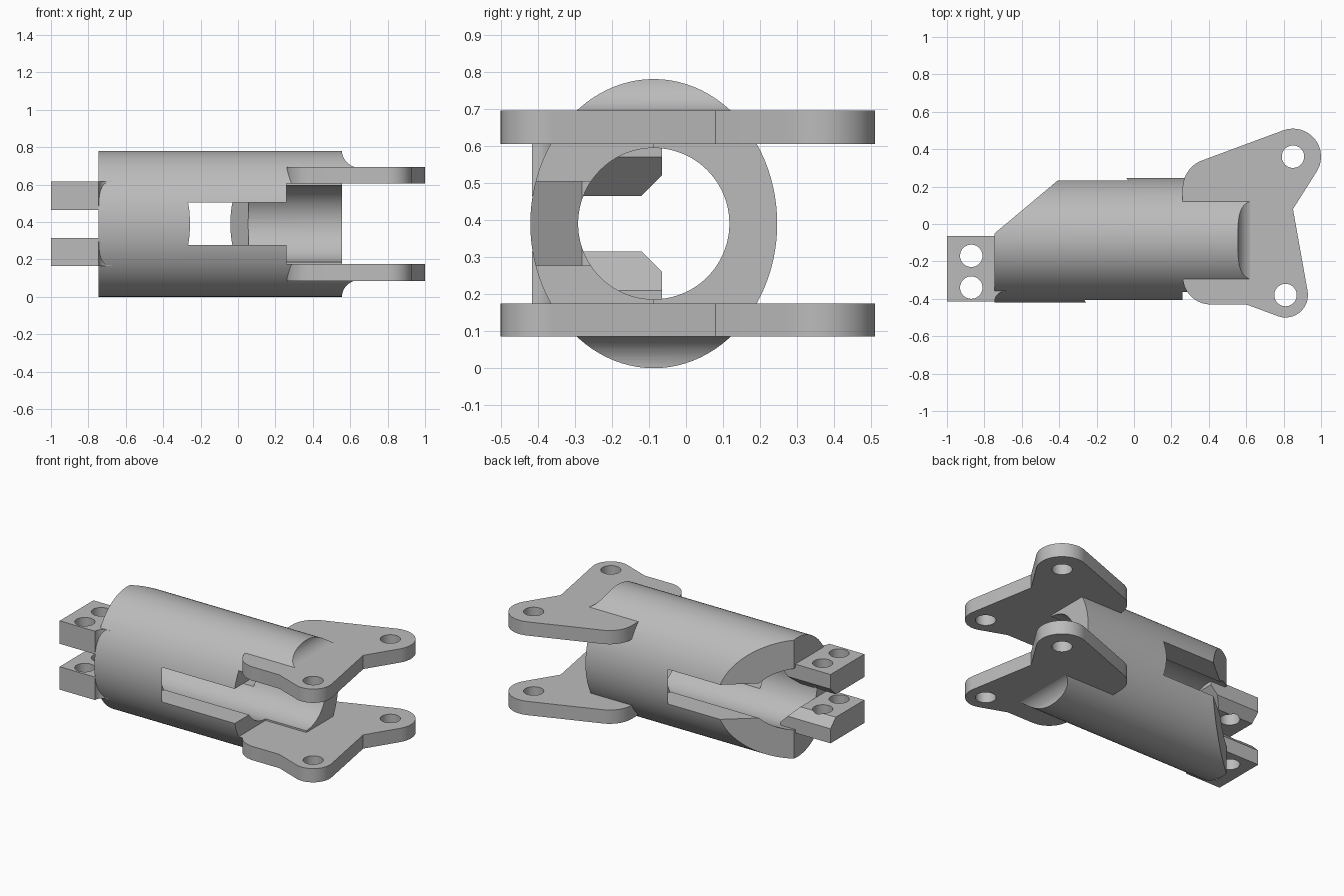
import bpy, bmesh, math

cube = bpy.data.objects.get("Cube")
if cube:
    bpy.data.objects.remove(cube)

CY, CZ = -0.087, 0.39          # tube axis

grey = bpy.data.materials.new("light grey")
grey.use_nodes = True
colour = (0.5, 0.5, 0.5, 1)
grey.diffuse_color = colour
grey.node_tree.nodes["Principled BSDF"].inputs["Base Color"].default_value = colour


def arc(cx, cy, rx, start, end, n=16, ry=None):
    ry = ry or rx
    angles = [math.radians(start + (end - start) * i / n) for i in range(n + 1)]
    return [(cx + rx * math.cos(a), cy + ry * math.sin(a)) for a in angles]


def ring(cx, cy, rx, ry=None, n=96):
    return arc(cx, cy, rx, 0, 360, n, ry)[:-1]


def prism(name, outline, lo, hi, axis):
    """Extrude a flat outline along one axis."""
    place = {"x": lambda u, v, d: (d, u, v),
             "y": lambda u, v, d: (u, d, v),
             "z": lambda u, v, d: (u, v, d)}[axis]
    bm = bmesh.new()
    low = [bm.verts.new(place(u, v, lo)) for u, v in outline]
    high = [bm.verts.new(place(u, v, hi)) for u, v in outline]
    bm.faces.new(low)
    bm.faces.new(high)
    for i in range(len(low)):
        j = (i + 1) % len(low)
        bm.faces.new((low[i], low[j], high[j], high[i]))
    bmesh.ops.recalc_face_normals(bm, faces=bm.faces)
    mesh = bpy.data.meshes.new(name)
    bm.to_mesh(mesh)
    bm.free()
    mesh.materials.append(grey)
    obj = bpy.data.objects.new(name, mesh)
    bpy.context.collection.objects.link(obj)
    return obj


def box(u0, u1, v0, v1):
    return [(u0, v0), (u1, v0), (u1, v1), (u0, v1)]


def combine(obj, cutter, operation="DIFFERENCE"):
    """Apply a boolean and discard the cutter."""
    bpy.context.view_layer.objects.active = obj
    mod = obj.modifiers.new("cut", "BOOLEAN")
    mod.operation, mod.solver, mod.object = operation, "EXACT", cutter
    bpy.ops.object.modifier_apply(modifier=mod.name)
    bpy.data.objects.remove(cutter)


def smooth(obj):
    bpy.ops.object.select_all(action="DESELECT")
    obj.select_set(True)
    bpy.context.view_layer.objects.active = obj
    bpy.ops.object.shade_smooth_by_angle(angle=math.radians(25))


# Oval tube with a round bore
oval = ring(CY, CZ, 0.333, 0.39)
tube = prism("tube", oval, -0.745, 0.555, "x")
combine(tube, prism("bore", ring(CY, CZ, 0.204), -1, 1, "x"))

# Diagonal cut at the rear of the arm end
diagonal = [(-0.8, -0.096), (-0.8, 0.4), (-0.208, 0.4)]
combine(tube, prism("diagonal_cut", diagonal, -0.2, 1, "z"))

# Slots through both side walls, with slanted ends
front_slot = [(-0.25, -0.43), (-0.26, -0.415), (-0.355, -0.28),
              (-0.355, CY), (0.4, CY), (0.4, -0.43)]
back_slot = [(-0.05, 0.26), (-0.04, 0.245), (0.055, 0.115),
             (0.055, CY), (-0.9, CY), (-0.9, 0.26)]
for outline in (front_slot, back_slot):
    combine(tube, prism("slot_cut", outline, CZ - 0.113, CZ + 0.113, "z"))

# Open front between the plates
combine(tube, prism("opening_cut", box(0.26, 0.7, -0.6, CY), CZ - 0.216, CZ + 0.216, "z"))
smooth(tube)

# Mounting plate outline with two rounded lugs
plate_outline = (arc(0.41, -0.28, 0.15, 180, 270)
                 + [(0.6, -0.43)]
                 + arc(0.81, -0.38, 0.12, 253, 370)
                 + [(0.85, 0.08)]
                 + arc(0.85, 0.36, 0.15, -32, 110)
                 + arc(0.42, 0.19, 0.16, 110, 180))
plate_holes = [(0.85, 0.36), (0.81, -0.38)]
arm_holes = [(-0.87, -0.17), (-0.87, -0.34)]

for side, s in (("upper", 1), ("lower", -1)):
    def level(points):
        return [(u, CZ + s * d) for u, d in points]

    # Plate
    plate = prism(side + "_plate", plate_outline, CZ + s * 0.215, CZ + s * 0.305, "z")
    for x, y in plate_holes:
        combine(plate, prism("hole", ring(x, y, 0.06, n=40), -1, 2, "z"))
    smooth(plate)

    # Concave fillet from tube end to plate
    curve = arc(0.65, 0.395, 0.095, 180, 270)
    fillet = prism(side + "_fillet", level(curve + [(0.65, 0.28), (0.545, 0.28), (0.545, 0.395)]),
                   -0.35, 0.18, "y")
    combine(fillet, prism("oval", oval, 0.5, 0.7, "x"), "INTERSECT")
    smooth(fillet)

    # Arm with a bevelled inner edge
    section = [(-0.415, 0.075), (-0.12, 0.075), (-0.065, 0.13), (-0.065, 0.225), (-0.415, 0.225)]
    arm = prism(side + "_arm", level(section), -1, -0.64, "x")
    slope = [(-0.75, 0.07), (-0.6, 0.07), (-0.6, 0.22)]
    combine(arm, prism("slope_cut", level(slope), -0.6, 0.2, "y"))
    blend = [(-0.745, -0.45), (-0.745, -0.415)] + arc(-0.69, -0.415, 0.055, 180, 90, 8) \
        + [(-0.6, -0.355), (-0.6, -0.45)]
    combine(arm, prism("blend_cut", blend, -1, 2, "z"))
    for x, y in arm_holes:
        combine(arm, prism("hole", ring(x, y, 0.06, n=40), -1, 2, "z"))
    smooth(arm)
